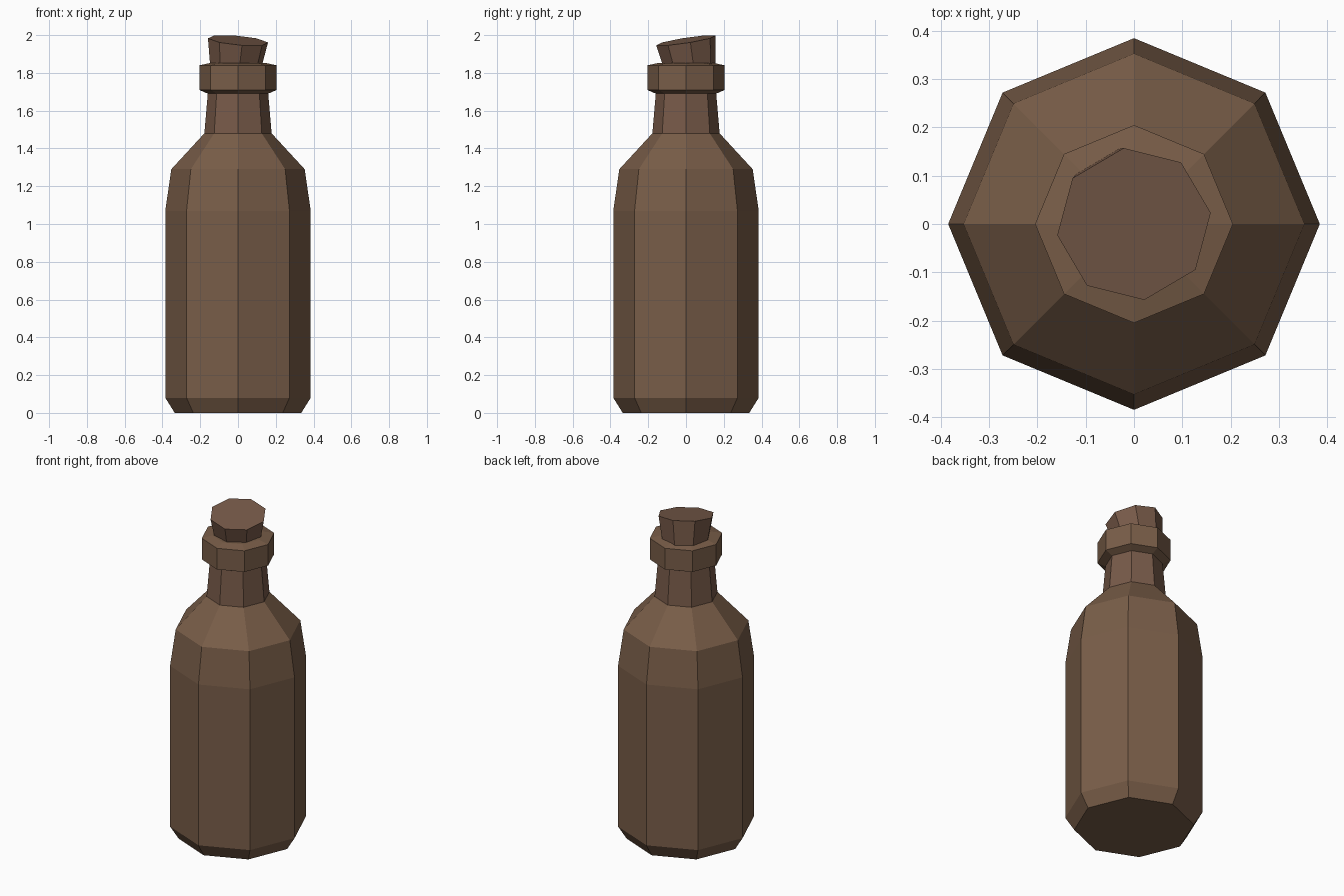
import bpy, bmesh, math
from mathutils import Matrix, Vector

if "Cube" in bpy.data.objects:
    bpy.data.objects.remove(bpy.data.objects["Cube"])

SIDES = 8


def material(name, rgb):
    m = bpy.data.materials.new(name)
    m.diffuse_color = (*rgb, 1)
    m.use_nodes = True
    m.node_tree.nodes["Principled BSDF"].inputs["Base Color"].default_value = m.diffuse_color
    return m


def lathe(name, profile, mats, turn=0.0, matrix=Matrix()):
    """Closed eight-sided turned solid from (radius, height) pairs."""
    bm = bmesh.new()
    rings = []
    for r, z in profile:
        ring = []
        for i in range(SIDES):
            a = turn + i * 2 * math.pi / SIDES
            ring.append(bm.verts.new(matrix @ Vector((r * math.cos(a), r * math.sin(a), z))))
        rings.append(ring)
    for low, high in zip(rings, rings[1:]):
        for i in range(SIDES):
            j = (i + 1) % SIDES
            bm.faces.new((low[i], low[j], high[j], high[i]))
    bm.faces.new(rings[0][::-1])
    bm.faces.new(rings[-1])
    bmesh.ops.recalc_face_normals(bm, faces=bm.faces)
    me = bpy.data.meshes.new(name)
    bm.to_mesh(me)
    bm.free()
    for m in mats:
        me.materials.append(m)
    ob = bpy.data.objects.new(name, me)
    bpy.context.collection.objects.link(ob)
    return ob


brown = material("bottle brown", (0.190, 0.110, 0.065))
reddish = material("reddish brown", (0.185, 0.102, 0.066))

# Bottle: base bevel, body, shoulders, neck and collar
bottle = lathe("bottle", [
    (0.335, 0.0), (0.385, 0.08), (0.385, 1.07), (0.353, 1.29), (0.178, 1.48),
    (0.160, 1.69), (0.205, 1.71), (0.205, 1.84), (0.145, 1.853)], [brown, reddish])

# Neck wall is slightly redder
for f in bottle.data.polygons:
    if 1.5 < f.center.z < 1.68:
        f.material_index = 1

# Tilted, tapered stopper
axis = Vector((0.09, -0.156, 1)).normalized()
tilt = Vector((0, 0, 1)).rotation_difference(axis).to_matrix().to_4x4()
lathe("cork", [(0.132, -0.17), (0.161, 0.0)], [reddish],
      turn=math.radians(8), matrix=Matrix.Translation((0, 0, 1.972)) @ tilt)
